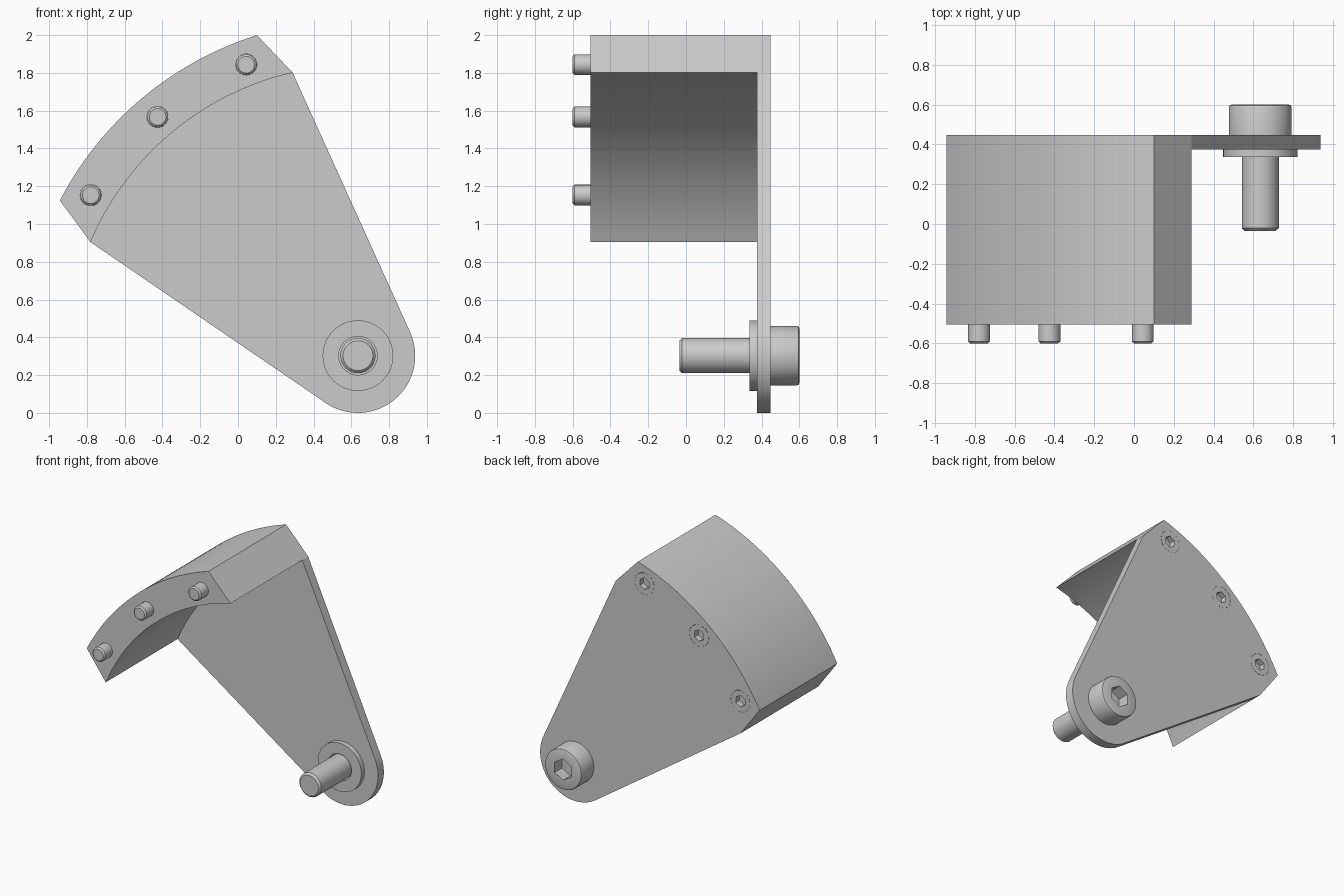
import bpy, bmesh
from math import radians, degrees, cos, sin, acos

if "Cube" in bpy.data.objects:
    bpy.data.objects.remove(bpy.data.objects["Cube"])

PX, PZ = 0.635, 0.303                        # pivot centre
R_END, R_IN, R_SCREW, R_OUT = 0.303, 1.538, 1.65, 1.779
Y_FRONT, Y_PLATE, Y_BACK = -0.505, 0.375, 0.447


def polar(r, deg, cx=PX, cz=PZ):
    return cx + r * cos(radians(deg)), cz + r * sin(radians(deg))


def arc(r, a, b, n):
    return [polar(r, a + (b - a) * i / n) for i in range(n + 1)]


def finish(name, bm):
    bmesh.ops.remove_doubles(bm, verts=bm.verts[:], dist=1e-5)
    bmesh.ops.recalc_face_normals(bm, faces=bm.faces[:])
    me = bpy.data.meshes.new(name)
    bm.to_mesh(me)
    bm.free()
    ob = bpy.data.objects.new(name, me)
    bpy.context.collection.objects.link(ob)
    return ob


def smooth(ob):
    bpy.ops.object.select_all(action='DESELECT')
    ob.select_set(True)
    bpy.context.view_layer.objects.active = ob
    bpy.ops.object.shade_smooth_by_angle(angle=radians(30))


def lathe(name, profile, cx, cz, closed=False, n=48):
    """Turn (radius, y[, hex]) points about a y axis; hex rings have six sides."""
    bm = bmesh.new()
    rings = []
    for r, y, *hexa in profile:
        ring = []
        for i in range(n):
            t = 360 * i / n
            k = cos(radians(30)) / cos(radians((t - 30) % 60 - 30)) if hexa else 1
            x, z = polar(r * k, t, cx, cz)
            ring.append(bm.verts.new((x, y, z)))
        rings.append(ring)
    pairs = list(zip(rings, rings[1:]))
    if closed:
        pairs.append((rings[-1], rings[0]))
    for a, b in pairs:
        for i in range(n):
            j = (i + 1) % n
            bm.faces.new((a[i], a[j], b[j], b[i]))
    return finish(name, bm)


# Bracket: fan-shaped plate with a thick curved block along its outer rim
tangent = degrees(acos(R_END / R_IN))
rim = [polar(R_IN, 103)] + arc(R_OUT, 107.5, 152.5, 40) + [polar(R_IN, 157)]
inner = arc(R_IN, 157, 103, 40)
lower = [inner[0]] + arc(R_END, 157 + tangent, 463 - tangent, 40) + [inner[-1]]

bm = bmesh.new()


def cap(points, y):
    bm.faces.new([bm.verts.new((x, y, z)) for x, z in points])


def wall(points, y0, y1):
    for (xa, za), (xb, zb) in zip(points, points[1:]):
        bm.faces.new([bm.verts.new(c) for c in
                      ((xa, y0, za), (xb, y0, zb), (xb, y1, zb), (xa, y1, za))])


cap(rim + inner[1:-1], Y_FRONT)
cap(lower + inner[::-1][1:-1], Y_PLATE)
cap(rim + lower[1:-1], Y_BACK)
wall(rim[:2], Y_FRONT, Y_BACK)
wall(rim[1:-1], Y_FRONT, Y_BACK)
wall(rim[-2:], Y_FRONT, Y_BACK)
wall(inner, Y_FRONT, Y_PLATE)
wall(lower, Y_PLATE, Y_BACK)
bracket = finish("bracket", bm)

# Holes: pivot hole and three countersunk rim holes
spots = [polar(R_SCREW, a) for a in (111, 130, 149)]
cutters = [lathe("hole_cutter", [(0, 0), (0.102, 0), (0.102, 0.7), (0, 0.7)], PX, PZ)]
for x, z in spots:
    cutters.append(lathe("hole_cutter", [(0, -0.7), (0.056, -0.7), (0.056, 0.415),
                                         (0.083, Y_BACK), (0.083, 0.5), (0, 0.5)], x, z))
bpy.context.view_layer.objects.active = bracket
for c in cutters:
    m = bracket.modifiers.new("hole", 'BOOLEAN')
    m.operation, m.solver, m.object = 'DIFFERENCE', 'EXACT', c
    bpy.ops.object.modifier_apply(modifier=m.name)
    bpy.data.objects.remove(c)
smooth(bracket)

# Countersunk rim screws with hex sockets
for i, (x, z) in enumerate(spots):
    smooth(lathe(f"rim_screw_{i + 1}", [
        (0, -0.60), (0.044, -0.60), (0.055, -0.59), (0.055, 0.415), (0.082, Y_BACK),
        (0.045, Y_BACK, 1), (0.045, 0.40, 1), (0, 0.40)], x, z))

# Pivot bolt with rounded socket head
smooth(lathe("pivot_bolt", [
    (0, -0.035), (0.079, -0.035), (0.093, -0.021), (0.093, Y_BACK), (0.158, Y_BACK),
    (0.158, 0.585), (0.154, 0.596), (0.143, 0.60),
    (0.082, 0.60, 1), (0.082, 0.51, 1), (0, 0.51)], PX, PZ))

# Washer against the front of the plate
smooth(lathe("washer", [(0.102, 0.337), (0.187, 0.337), (0.187, Y_PLATE),
                        (0.102, Y_PLATE)], PX, PZ, closed=True))
